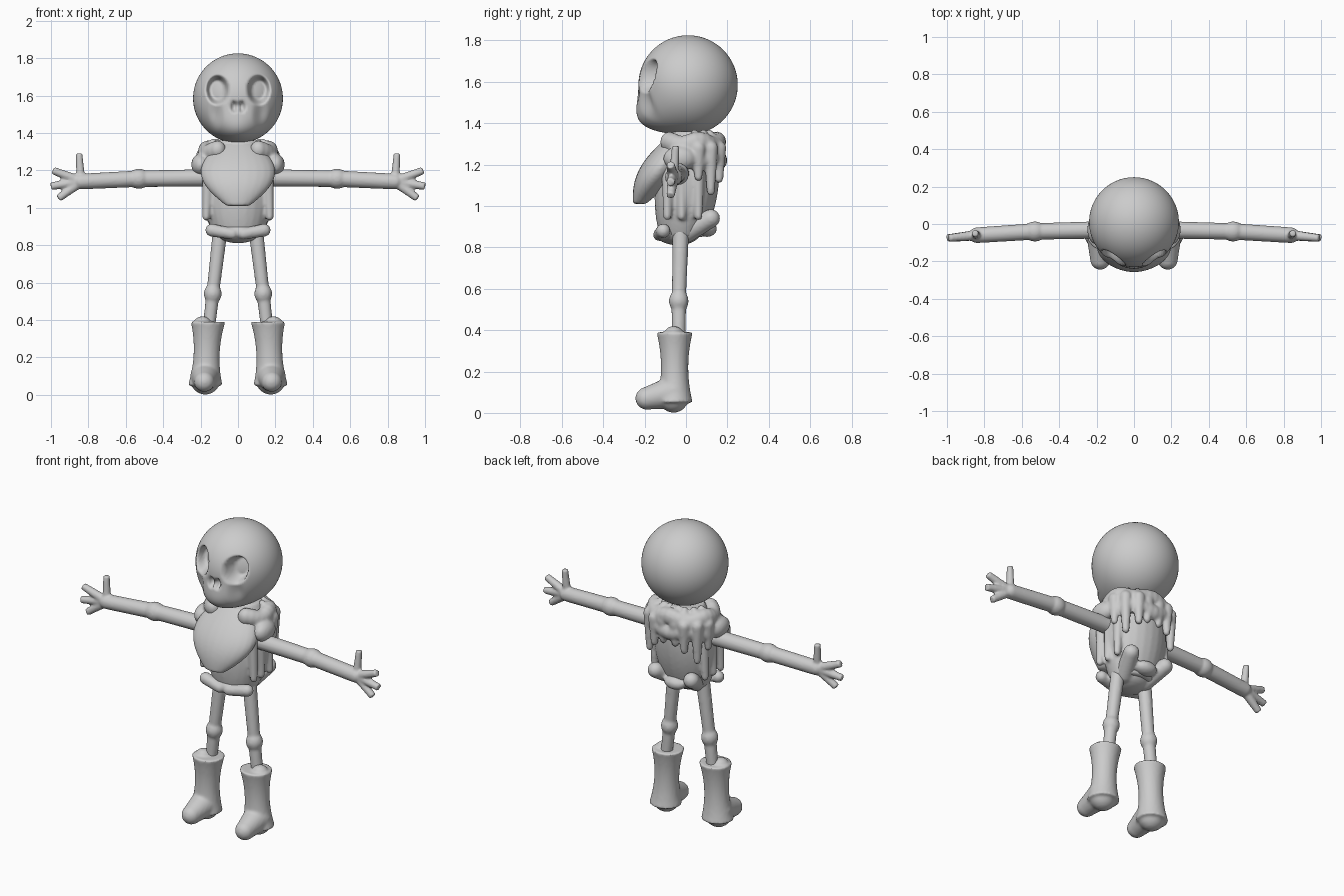
import bpy, bmesh, math
from mathutils import Matrix, Vector

if "Cube" in bpy.data.objects:
    bpy.data.objects.remove(bpy.data.objects["Cube"], do_unlink=True)

bone = bpy.data.materials.new("bone_grey")
bone.use_nodes = True
grey = (0.6, 0.6, 0.6, 1)
bone.diffuse_color = grey
bone.node_tree.nodes["Principled BSDF"].inputs["Base Color"].default_value = grey
SIDES = 24


def ball(bm, centre, radii):
    """Ellipsoid with one radius per axis."""
    place = Matrix.Translation(centre) @ Matrix.Diagonal((*radii, 1))
    bmesh.ops.create_icosphere(bm, subdivisions=3, radius=1, matrix=place)


def rod(bm, start, end, start_radius, end_radius, rounded=True):
    """Tapered rod between two points, optionally with ball ends."""
    start, end = Vector(start), Vector(end)
    axis = end - start
    turn = axis.to_track_quat('Z', 'Y').to_matrix().to_4x4()
    bmesh.ops.create_cone(bm, cap_ends=True, segments=SIDES, radius1=start_radius,
                          radius2=end_radius, depth=axis.length,
                          matrix=Matrix.Translation((start + end) / 2) @ turn)
    if rounded:
        ball(bm, start, [start_radius] * 3)
        ball(bm, end, [end_radius] * 3)


def loft(bm, bottom, top, shape, steps=SIDES):
    """Stacked ellipses; shape(t) gives centre x, centre y, radius x, radius y."""
    loops = []
    for step in range(steps + 1):
        t = step / steps
        cx, cy, rx, ry = shape(t)
        z = bottom + (top - bottom) * t
        angles = [math.tau * i / SIDES for i in range(SIDES)]
        loops.append([bm.verts.new((cx + rx * math.cos(a), cy + ry * math.sin(a), z))
                      for a in angles])
    for low, high in zip(loops, loops[1:]):
        for i in range(SIDES):
            j = (i + 1) % SIDES
            bm.faces.new((low[i], low[j], high[j], high[i]))
    bm.faces.new(reversed(loops[0]))
    bm.faces.new(loops[-1])


def finish(name, bm, voxel=0.009):
    """Make the object; a voxel size mirrors it and fuses its pieces."""
    bmesh.ops.recalc_face_normals(bm, faces=bm.faces)
    mesh = bpy.data.meshes.new(name)
    bm.to_mesh(mesh)
    bm.free()
    mesh.materials.append(bone)
    mesh.shade_smooth()
    obj = bpy.data.objects.new(name, mesh)
    bpy.context.collection.objects.link(obj)
    if voxel:
        mirror = obj.modifiers.new("mirror", 'MIRROR')
        mirror.use_mirror_merge = False
        fuse = obj.modifiers.new("fuse", 'REMESH')
        fuse.mode = 'VOXEL'
        fuse.voxel_size = voxel
        fuse.use_smooth_shade = True
        soften = obj.modifiers.new("soften", 'SMOOTH')
        soften.factor = 0.5
        soften.iterations = 4


def dent(point, cx, cz, rx, rz, edge):
    """Smooth falloff from one inside an ellipse to zero at its rim."""
    distance = math.hypot((abs(point.x) - cx) / rx, (point.z - cz) / rz)
    t = min(max((1 - distance) / edge, 0), 1)
    return t * t * (3 - 2 * t)


# Skull: sphere with a forward jaw, pressed eye sockets, nose slits and cheeks
bm = bmesh.new()
bmesh.ops.create_uvsphere(bm, u_segments=128, v_segments=96, radius=1)
for vert in bm.verts:
    x, y, z = vert.co
    front = y < 0
    if front and z < 0:
        y *= 1 + 0.8 * z * z * (1 - x * x)
    vert.co = Vector((x, y, z)) * 0.24 + Vector((0, 0.01, 1.585))
    if front:
        socket = dent(vert.co, 0.11, 1.63, 0.065, 0.085, 0.45)
        nose = dent(vert.co, 0.02, 1.54, 0.02, 0.04, 0.7)
        cheek = dent(vert.co, 0.12, 1.5, 0.05, 0.1, 1)
        vert.co.y += 0.085 * socket + 0.04 * nose + 0.02 * cheek
finish("skull", bm, voxel=None)


# Shirt: barrel body with hanging folds at the sides
def barrel(t):
    width = 0.185 * math.sqrt(math.sin(math.pi * (0.15 + 0.7 * t)))
    return 0, 0.05 * t - 0.02, width, 0.83 * width


bm = bmesh.new()
loft(bm, 0.85, 1.36, barrel)
for y in (-0.09, -0.02, 0.06):
    rod(bm, (0.16, y, 1.2), (0.17, y, 0.95), 0.03, 0.02)
finish("shirt", bm)

# Pelvis: front knobs, flaring back lobes and a centre hem
bm = bmesh.new()
ball(bm, (0, -0.04, 0.87), (0.12, 0.11, 0.06))
rod(bm, (0.03, -0.13, 0.86), (0.14, -0.11, 0.88), 0.03, 0.035)
rod(bm, (0.07, 0, 0.87), (0.12, 0.12, 0.94), 0.05, 0.045)
ball(bm, (0, 0.1, 0.89), (0.07, 0.05, 0.04))
finish("pelvis", bm)


# Bib: front flap leaning forward to a blunt point
def flap(t):
    width = 0.2 * math.sin(math.pi * (0.1 + 0.75 * t))
    return 0, 0.2 * t - 0.225, width, width / 2


bm = bmesh.new()
loft(bm, 1.01, 1.35, flap)
finish("bib", bm)

# Shawl: rolled collar round the back, shoulder pads and dripping strands
bm = bmesh.new()
for degrees in range(-50, 91, 10):
    a = math.radians(degrees)
    out = Vector((0.17 * math.cos(a), 0.13 * math.sin(a) + 0.02, 0))
    wave = 0.01 * math.sin(5 * a)
    ball(bm, out + Vector((0, 0, 1.3 + wave)), (0.045, 0.045, 0.05))
    ball(bm, out + Vector((0, 0, 1.23 - wave)), (0.05, 0.05, 0.05))
ball(bm, (0.2, -0.03, 1.23), (0.05, 0.08, 0.06))
for x, y, low in ((0.19, 0.06, 1.14), (0.16, 0.12, 1.07), (0.1, 0.16, 1.13), (0.04, 0.16, 1.16)):
    rod(bm, (0.7 * x, 0.7 * y, 1.35), (x, y, 1.28), 0.02, 0.03)
    rod(bm, (x, y, 1.28), (x, y, low), 0.035, 0.02)
finish("shawl", bm)

# Arms: upper arm, elbow swelling, forearm, thumb and three fingers
bm = bmesh.new()
shoulder, elbow, wrist = (0.12, -0.03, 1.16), (0.53, -0.04, 1.155), (0.84, -0.06, 1.14)
rod(bm, shoulder, elbow, 0.047, 0.044)
rod(bm, elbow, wrist, 0.044, 0.042)
ball(bm, elbow, (0.06, 0.054, 0.054))
rod(bm, wrist, (0.85, -0.05, 1.29), 0.024, 0.018, rounded=False)
for x, z in ((0.99, 1.2), (1, 1.115), (0.96, 1.05)):
    rod(bm, wrist, (x, -0.075, z), 0.028, 0.02, rounded=False)
finish("arms", bm, voxel=0.007)

# Legs: thigh, knee swelling and shin
bm = bmesh.new()
hip, knee, ankle = (0.095, -0.025, 0.88), (0.135, -0.035, 0.54), (0.155, -0.035, 0.36)
rod(bm, hip, knee, 0.04, 0.034)
rod(bm, knee, ankle, 0.036, 0.033)
ball(bm, knee, (0.048, 0.048, 0.055))
finish("legs", bm)


# Boots: waisted shaft with a flared cuff, round heel and long toe
def shaft(t):
    width = 0.07 + 0.09 * (t - 0.5) ** 2
    return 0.175 - 0.015 * t, -0.055, width, 0.95 * width


bm = bmesh.new()
loft(bm, 0.05, 0.39, shaft)
ball(bm, (0.175, -0.06, 0.08), (0.08, 0.075, 0.08))
rod(bm, (0.175, -0.06, 0.1), (0.18, -0.19, 0.07), 0.08, 0.055)
ball(bm, (0.19, -0.06, 0.385), (0.045, 0.045, 0.035))
finish("boots", bm)
